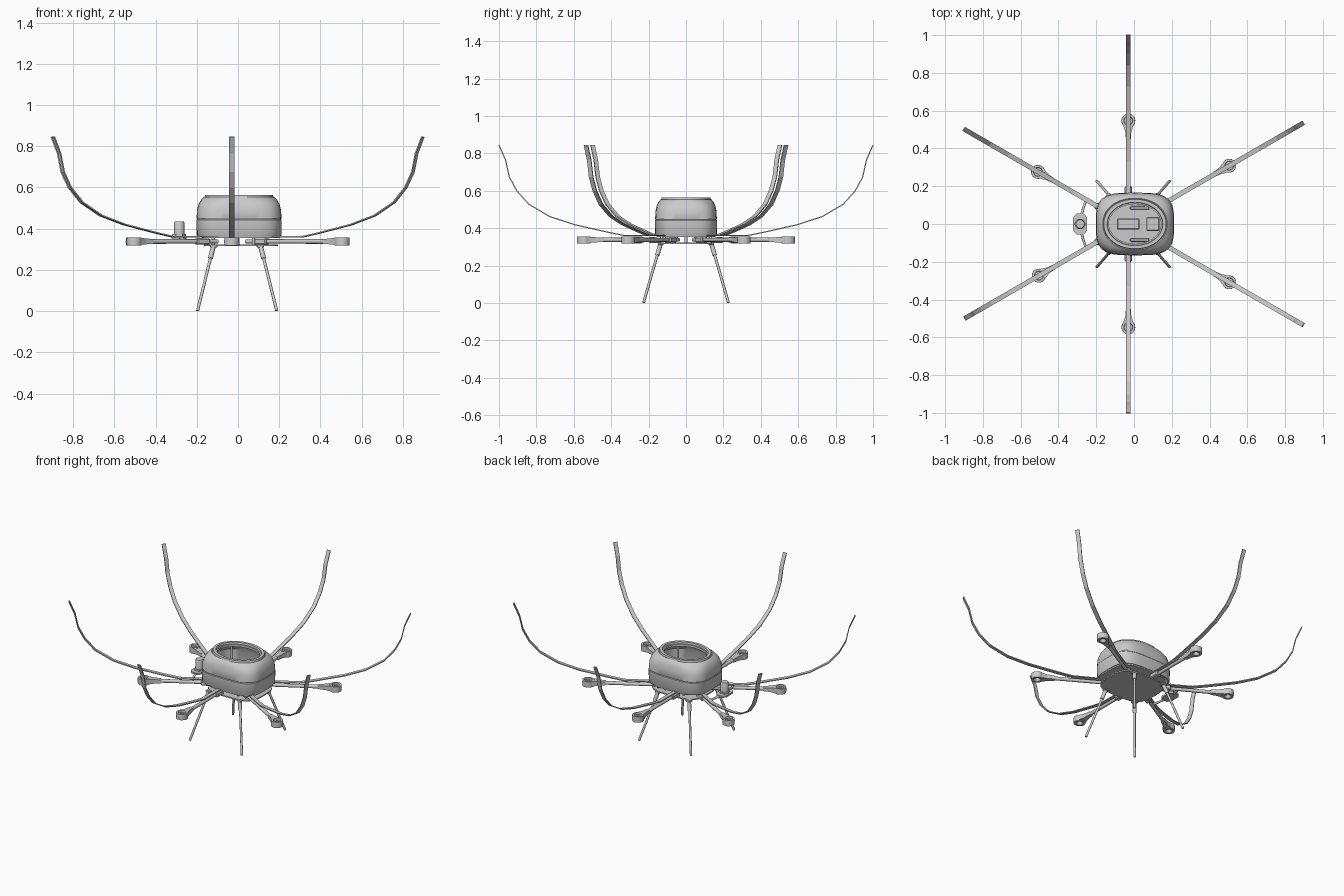
import bpy, bmesh, math
from mathutils import Vector, Matrix

if "Cube" in bpy.data.objects:
    bpy.data.objects.remove(bpy.data.objects["Cube"])

CX = -0.03  # hub where all arms meet


def make(name, bm, smooth=None):
    bmesh.ops.recalc_face_normals(bm, faces=bm.faces)
    me = bpy.data.meshes.new(name)
    bm.to_mesh(me)
    bm.free()
    ob = bpy.data.objects.new(name, me)
    bpy.context.collection.objects.link(ob)
    if smooth:
        bpy.context.view_layer.objects.active = ob
        ob.select_set(True)
        bpy.ops.object.shade_smooth_by_angle(angle=math.radians(smooth))
        ob.select_set(False)
    return ob


def loft(name, rings, closed=False, smooth=None):
    """Skin a list of equal-length point rings; cap the ends unless closed."""
    bm = bmesh.new()
    vs = [[bm.verts.new(p) for p in r] for r in rings]
    n = len(vs[0])
    pairs = list(zip(vs, vs[1:])) + ([(vs[-1], vs[0])] if closed else [])
    for a, b in pairs:
        for i in range(n):
            j = (i + 1) % n
            bm.faces.new((a[i], a[j], b[j], b[i]))
    if not closed:
        bm.faces.new(vs[0])
        bm.faces.new(vs[-1])
    return make(name, bm, smooth)


def oval(cx, cy, z, rx, ry, e=2.0, n=40):
    pts = []
    for i in range(n):
        t = 2 * math.pi * i / n
        c, s = math.cos(t), math.sin(t)
        pts.append((cx + rx * math.copysign(abs(c) ** (2 / e), c),
                    cy + ry * math.copysign(abs(s) ** (2 / e), s), z))
    return pts


def box(name, c, s, bevel=0.0):
    bm = bmesh.new()
    bmesh.ops.create_cube(bm, size=1, matrix=Matrix.Translation(c) @ Matrix.Diagonal((*s, 1)))
    if bevel:
        bmesh.ops.bevel(bm, geom=bm.edges[:], offset=bevel, segments=1, affect='EDGES')
    return make(name, bm)


def rod(name, a, b, r1, r2=None, n=10):
    a, b = Vector(a), Vector(b)
    d = b - a
    bm = bmesh.new()
    m = Matrix.Translation((a + b) / 2) @ d.to_track_quat('Z', 'Y').to_matrix().to_4x4()
    bmesh.ops.create_cone(bm, cap_ends=True, segments=n, radius1=r1,
                          radius2=r2 or r1, depth=d.length, matrix=m)
    return make(name, bm, 40)


# body shell: outer skin, rim groove, open top and inner wall
X = 0.005
shell = [oval(X, 0, z, rx, ry, e) for z, rx, ry, e in [
    (0.362, 0.203, 0.162, 3.6), (0.368, 0.206, 0.165, 3.6), (0.442, 0.207, 0.166, 3.6),
    (0.446, 0.204, 0.163, 3.6), (0.450, 0.206, 0.165, 3.6), (0.490, 0.204, 0.163, 3.5),
    (0.520, 0.196, 0.157, 3.2), (0.542, 0.183, 0.147, 2.7), (0.554, 0.170, 0.136, 2.2),
    (0.551, 0.167, 0.133, 2.1), (0.564, 0.165, 0.131, 2.05), (0.564, 0.148, 0.115, 2.0),
    (0.552, 0.146, 0.113, 2.0), (0.552, 0.138, 0.105, 2.0), (0.538, 0.138, 0.105, 2.0),
    (0.530, 0.165, 0.130, 2.6), (0.490, 0.190, 0.150, 3.4), (0.362, 0.194, 0.153, 3.6)]]
loft("body_shell", shell, closed=True, smooth=30)

# hub plates that clamp the arms
for name, z0, z1, k in (("upper_hub_plate", 0.354, 0.366, 0.97), ("lower_hub_plate", 0.316, 0.324, 0.92)):
    loft(name, [oval(X + 0.01, 0, z, 0.195 * k, 0.163 * k, 3.4, 32) for z in (z0, z1)], smooth=30)
for i in range(6):
    t = math.radians(60 * i)
    rod("hub_spacer", (0.01 + 0.13 * math.cos(t), 0.12 * math.sin(t), 0.32),
        (0.01 + 0.13 * math.cos(t), 0.12 * math.sin(t), 0.36), 0.008)

# equipment inside the shell
box("battery", (CX, 0, 0.395), (0.12, 0.06, 0.06), 0.005)
box("controller", (0.10, 0, 0.385), (0.07, 0.075, 0.04), 0.005)
for s in (-1, 1):
    box("cable_rail", (0.03, s * 0.085, 0.375), (0.10, 0.018, 0.02), 0.003)
for sx in (-1, 1):
    for sy in (-1, 1):
        rod("shell_post", (X + sx * 0.12, sy * 0.095, 0.366), (X + sx * 0.12, sy * 0.095, 0.54), 0.007)

# one arm: tube, clamp, motor pod and upswept guard strip
GUARD = [(0.15, 0.360), (0.33, 0.361), (0.42, 0.379), (0.60, 0.420), (0.73, 0.463), (0.84, 0.528),
         (0.905, 0.600), (0.945, 0.675), (0.965, 0.765), (1.0, 0.845)]


def arm(angle, ext, tag):
    M = Matrix.Translation((CX, 0, 0)) @ Matrix.Rotation(math.radians(angle), 4, 'Z')
    R = 0.547 + ext
    parts = [rod(tag + "_arm_tube", (0.08, 0, 0.338), (R - 0.03, 0, 0.338), 0.010, 0.012),
             box(tag + "_arm_clamp", (0.165, 0, 0.338), (0.07, 0.038, 0.032), 0.006)]
    ring = [(0.011, 0.332), (0.022, 0.318), (0.036, 0.318), (0.037, 0.337), (0.036, 0.356),
            (0.024, 0.356), (0.022, 0.346), (0.011, 0.346)]
    parts.append(loft(tag + "_motor_pod", [oval(R, 0, z, r, r, 2, 20) for r, z in ring], True, 40))
    neck = [[(x, -w, 0.338 - h), (x, w, 0.338 - h), (x, w, 0.338 + h), (x, -w, 0.338 + h)]
            for x, w, h in ((R - 0.105, 0.012, 0.011), (R - 0.06, 0.016, 0.014), (R - 0.024, 0.027, 0.017))]
    parts.append(loft(tag + "_pod_neck", neck))
    strip = []
    for i, (r, z) in enumerate(GUARD):
        a, b = GUARD[max(i - 1, 0)], GUARD[min(i + 1, len(GUARD) - 1)]
        d = Vector((b[0] - a[0], b[1] - a[1])).normalized() * 0.003
        x = r + (ext if i else 0)
        strip.append([(x - s * d.y, w, z + s * d.x) for s, w in
                      ((-1, -0.0125), (-1, 0.0125), (1, 0.0125), (1, -0.0125))])
    parts.append(loft(tag + "_guard_strip", strip))
    for p in parts:
        p.data.transform(M)


for angle, ext, tag in ((30, 0.07, "back_right"), (90, 0, "back"), (150, 0.005, "back_left"),
                        (210, 0, "front_left"), (270, 0, "front"), (330, 0.07, "front_right")):
    arm(angle, ext, tag)

# splayed legs with sockets
for sx in (-1, 1):
    for sy in (-1, 1):
        top = Vector((-0.005 + sx * 0.113, sy * 0.135, 0.32))
        foot = Vector((-0.004 + sx * 0.192, sy * 0.227, 0.002))
        rod("leg", top, foot, 0.0075)
        rod("leg_socket", top, top.lerp(foot, 0.2), 0.012)
        box("leg_bracket", top + Vector((0, 0, -0.004)), (0.035, 0.03, 0.014), 0.003)

# side mast: base, cylinder sensor and bracket struts to the left arms
MX = -0.285
base = [(MX + x, y) for x, y in ((-0.037, -0.035), (-0.02, -0.055), (0.02, -0.055), (0.037, -0.035),
                                (0.037, 0.035), (0.02, 0.055), (-0.02, 0.055), (-0.037, 0.035))]
loft("sensor_base", [[(x, y, z) for x, y in base] for z in (0.352, 0.364)])
loft("sensor_collar", [oval(MX, 0, z, 0.032, 0.032, 2, 6) for z in (0.362, 0.374)])
loft("sensor_cylinder", [oval(MX, 0, z, r, r, 2, 16) for z, r in
                         ((0.37, 0.025), (0.428, 0.025), (0.434, 0.022))], smooth=40)
for s in (-1, 1):
    rod("sensor_strut", (MX + 0.005, s * 0.045, 0.355), (-0.255, s * 0.125, 0.345), 0.007)
